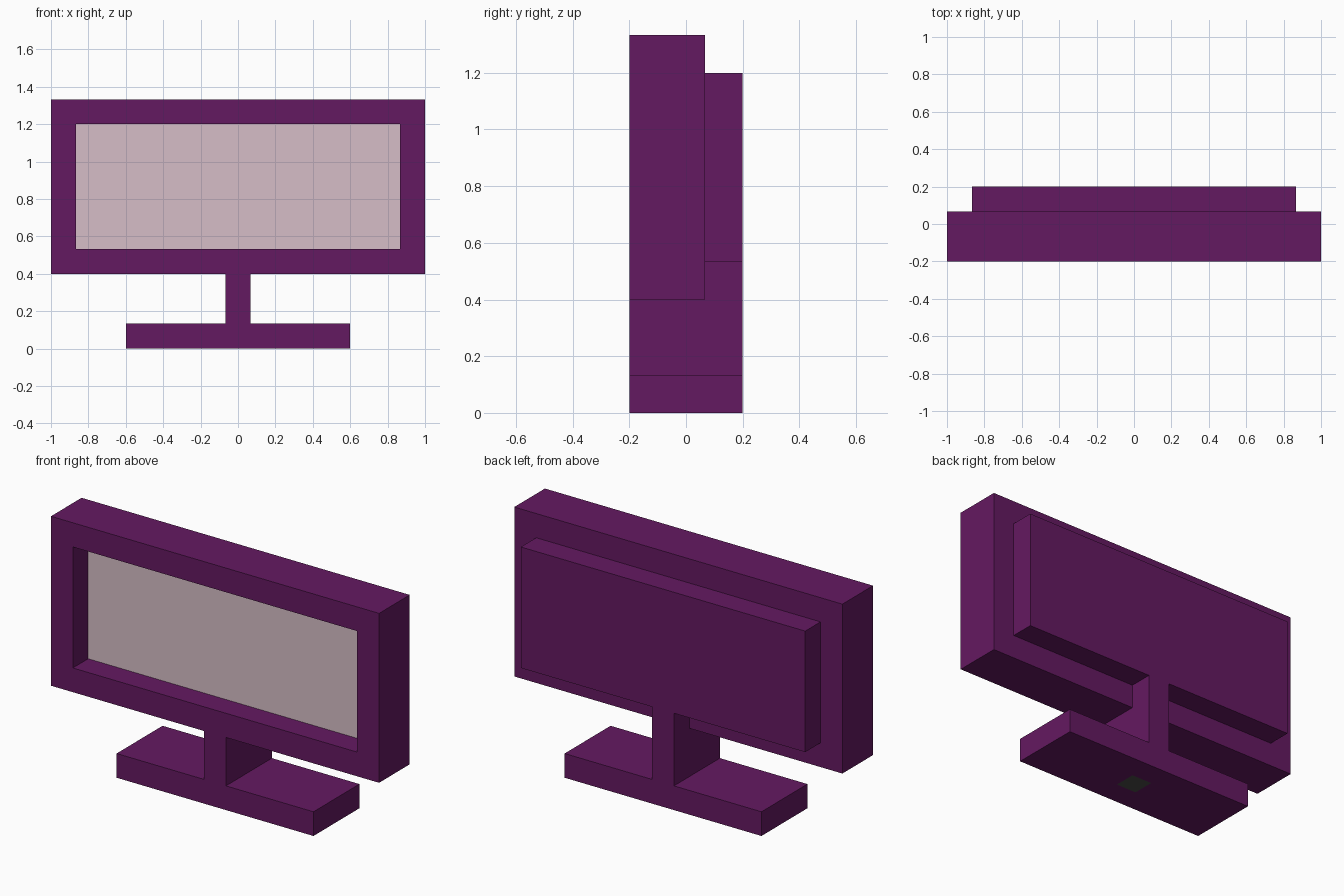
import bpy
import bmesh
from mathutils import Matrix, Vector

cube = bpy.data.objects.get("Cube")
if cube:
    bpy.data.objects.remove(cube, do_unlink=True)

U = 2 / 15  # base unit: bezel width, neck width and foot height


def material(name, srgb):
    lin = [((c / 255 + 0.055) / 1.055) ** 2.4 for c in srgb] + [1.0]
    mat = bpy.data.materials.new(name)
    mat.use_nodes = True
    mat.diffuse_color = lin
    bsdf = next(n for n in mat.node_tree.nodes if n.type == 'BSDF_PRINCIPLED')
    bsdf.inputs["Base Color"].default_value = lin
    return mat


purple = material("purple plastic", (100, 25, 97))
screen_pink = material("pale screen", (214, 190, 199))
dark_grey = material("dark grey", (75, 75, 72))


def box(lo, hi):
    """Start a bmesh holding one box between two corners."""
    lo, hi = Vector(lo), Vector(hi)
    bm = bmesh.new()
    mat = Matrix.Translation((lo + hi) / 2) @ Matrix.Diagonal((*(hi - lo), 1))
    bmesh.ops.create_cube(bm, size=1, matrix=mat)
    bm.normal_update()
    return bm


def finish(name, bm, *mats):
    bmesh.ops.recalc_face_normals(bm, faces=bm.faces)
    mesh = bpy.data.meshes.new(name)
    bm.to_mesh(mesh)
    bm.free()
    for m in mats:
        mesh.materials.append(m)
    obj = bpy.data.objects.new(name, mesh)
    bpy.context.collection.objects.link(obj)


def inset_and_push(bm, y_sign):
    """Inset the front or back face by the bezel width and push it towards +y."""
    face = next(f for f in bm.faces if f.normal.y * y_sign > 0.9)
    bmesh.ops.inset_region(bm, faces=[face], thickness=U, use_even_offset=True)
    inner = bmesh.ops.extrude_discrete_faces(bm, faces=[face])["faces"][0]
    bmesh.ops.translate(bm, verts=inner.verts, vec=(0, U, 0))
    return inner


# Display housing: recessed screen in front, raised panel behind
bm = box((-1, -0.2, 3 * U), (1, 0.2 - U, 10 * U))
screen = inset_and_push(bm, -1)
screen.material_index = 1
inset_and_push(bm, 1)
finish("display", bm, purple, screen_pink)

# Neck: stands under the housing, and its rear runs up to the raised panel
bm = bmesh.new()
profile = [(-0.2, U), (0.2, U), (0.2, 4 * U), (0.2 - U, 4 * U),
           (0.2 - U, 3 * U), (-0.2, 3 * U)]
side = bm.faces.new([bm.verts.new((-U / 2, y, z)) for y, z in profile])
ext = bmesh.ops.extrude_face_region(bm, geom=[side], use_keep_orig=True)["geom"]
bmesh.ops.translate(bm, vec=(U, 0, 0),
                    verts=[v for v in ext if isinstance(v, bmesh.types.BMVert)])
finish("neck", bm, purple)

# Foot: flat slab with a small dark square in the middle of its underside
bm = box((-0.6, -0.2, 0), (0.6, 0.2, U))
for axis in (Vector((1, 0, 0)), Vector((0, 1, 0))):
    for s in (-1, 1):
        bmesh.ops.bisect_plane(bm, geom=bm.verts[:] + bm.edges[:] + bm.faces[:],
                               plane_co=axis * s * U * 0.47, plane_no=axis)
for f in bm.faces:
    c = f.calc_center_median()
    if c.z < 0.01 and c.xy.length < 0.01:
        f.material_index = 1
finish("foot", bm, purple, dark_grey)
